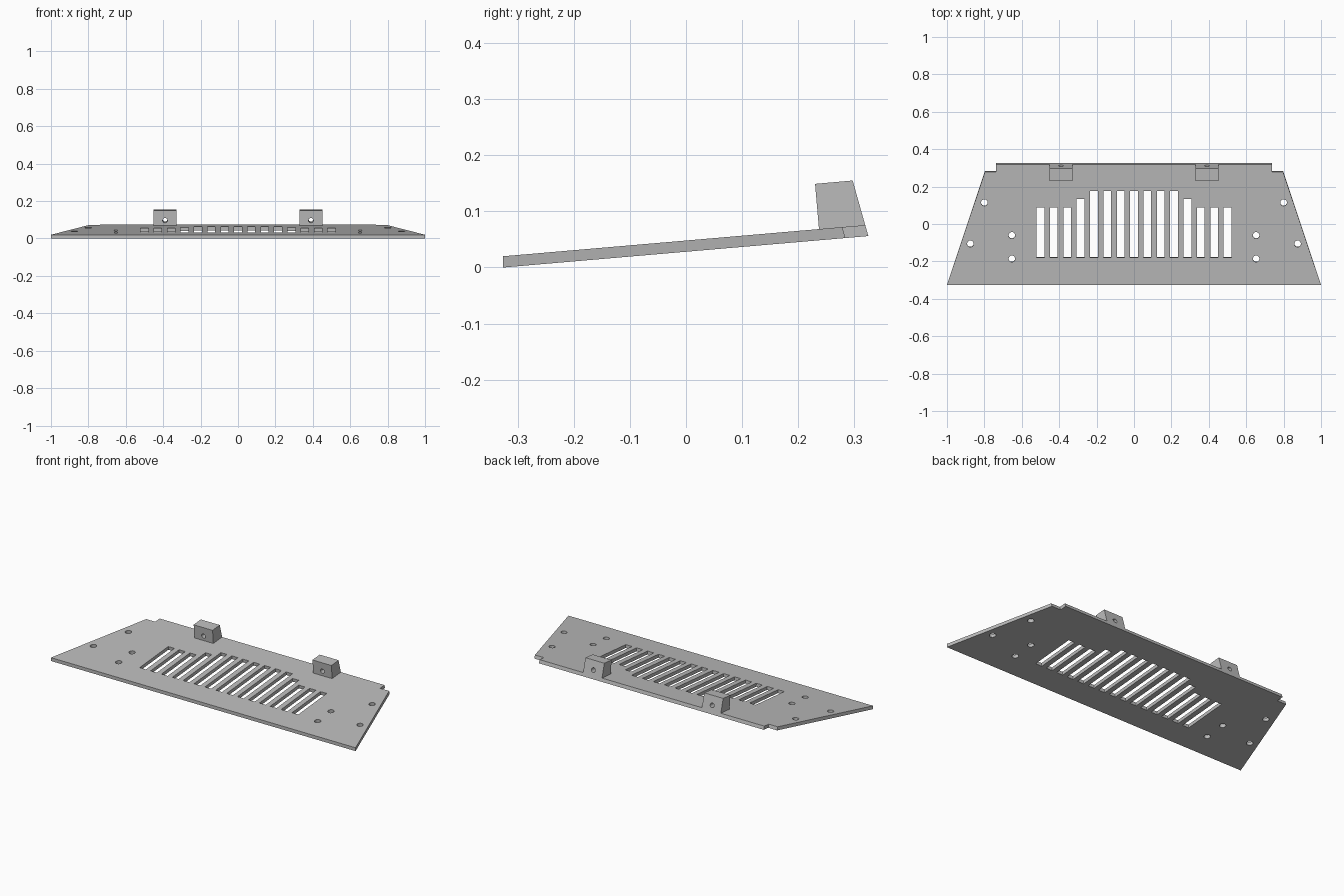
import bpy, bmesh, math
from mathutils import Matrix, Vector

if "Cube" in bpy.data.objects:
    bpy.data.objects.remove(bpy.data.objects["Cube"])

SLOPE = 0.056 / 0.651          # rise of the plate from front to back
TILT = math.atan(SLOPE)
THICK = 0.02
BACK_LEAN = -0.28              # y per z on the leaning rear faces


def bottom_z(y):
    return (y + 0.326) * SLOPE


grey = bpy.data.materials.new("light grey")
grey.diffuse_color = (0.5, 0.5, 0.5, 1)
grey.use_nodes = True
grey.node_tree.nodes["Principled BSDF"].inputs["Base Color"].default_value = grey.diffuse_color


def make_object(name, bm):
    bmesh.ops.recalc_face_normals(bm, faces=bm.faces)
    mesh = bpy.data.meshes.new(name)
    bm.to_mesh(mesh)
    bm.free()
    mesh.materials.append(grey)
    obj = bpy.data.objects.new(name, mesh)
    bpy.context.collection.objects.link(obj)
    return obj


def prism(bm, lower, upper):
    """Solid between two matching rings of points."""
    a = [bm.verts.new(p) for p in lower]
    b = [bm.verts.new(p) for p in upper]
    bm.faces.new(a)
    bm.faces.new(b)
    n = len(a)
    for i in range(n):
        j = (i + 1) % n
        bm.faces.new((a[i], a[j], b[j], b[i]))


def cut(obj, cutter):
    cutter.hide_render = True
    cutter.hide_viewport = True
    cutter.display_type = 'WIRE'
    mod = obj.modifiers.new("openings", 'BOOLEAN')
    mod.operation = 'DIFFERENCE'
    mod.solver = 'EXACT'
    mod.object = cutter


# Sloping plate with notched rear corners
half = [(1.0, -0.326), (0.797, 0.284), (0.738, 0.284), (0.738, 0.325)]
outline = half + [(-x, y) for x, y in reversed(half)]
lower = [(x, y, bottom_z(y)) for x, y in outline]
upper = []
for x, y in outline:
    top_y = y + (BACK_LEAN * THICK if y > 0 else 0)
    upper.append((x, top_y, bottom_z(top_y) + THICK))
bm = bmesh.new()
prism(bm, lower, upper)
plate = make_object("sloping_plate", bm)

# Vent slots and screw holes, square to the plate
bm = bmesh.new()


def placed(x, y):
    return (Matrix.Translation((x, y, bottom_z(y) + THICK / 2))
            @ Matrix.Rotation(TILT, 4, 'X'))


for i in range(-7, 8):
    back = 0.09 if abs(i) > 4 else 0.134 if abs(i) == 4 else 0.176
    front = -0.178
    size = Matrix.Diagonal((0.041, (back - front) / math.cos(TILT), 0.1, 1))
    bmesh.ops.create_cube(bm, size=1,
                          matrix=placed(i * 0.5 / 7, (back + front) / 2) @ size)
for x, y in [(0.8, 0.115), (0.875, -0.105), (0.653, -0.06), (0.653, -0.185)]:
    for side in (-1, 1):
        bmesh.ops.create_cone(bm, cap_ends=True, segments=24, radius1=0.0175,
                              radius2=0.0175, depth=0.1,
                              matrix=placed(side * x, y))
cut(plate, make_object("plate_cutter", bm))

# Two drilled mounting lugs on the rear edge
rear_y = 0.325 + BACK_LEAN * THICK
profile = [(0.237, bottom_z(0.237) + THICK), (rear_y, bottom_z(rear_y) + THICK),
           (0.297, 0.155), (0.23, 0.149)]
for side, label in ((-1, "left"), (1, "right")):
    bm = bmesh.new()
    prism(bm, [(side * 0.328, y, z) for y, z in profile],
          [(side * 0.452, y, z) for y, z in profile])
    lug = make_object(label + "_mounting_lug", bm)
    bm = bmesh.new()
    bmesh.ops.create_cone(bm, cap_ends=True, segments=24, radius1=0.013,
                          radius2=0.013, depth=0.3,
                          matrix=Matrix.Translation((side * 0.39, 0.272, 0.1))
                          @ Matrix.Rotation(TILT + math.pi / 2, 4, 'X'))
    cut(lug, make_object(label + "_lug_cutter", bm))
